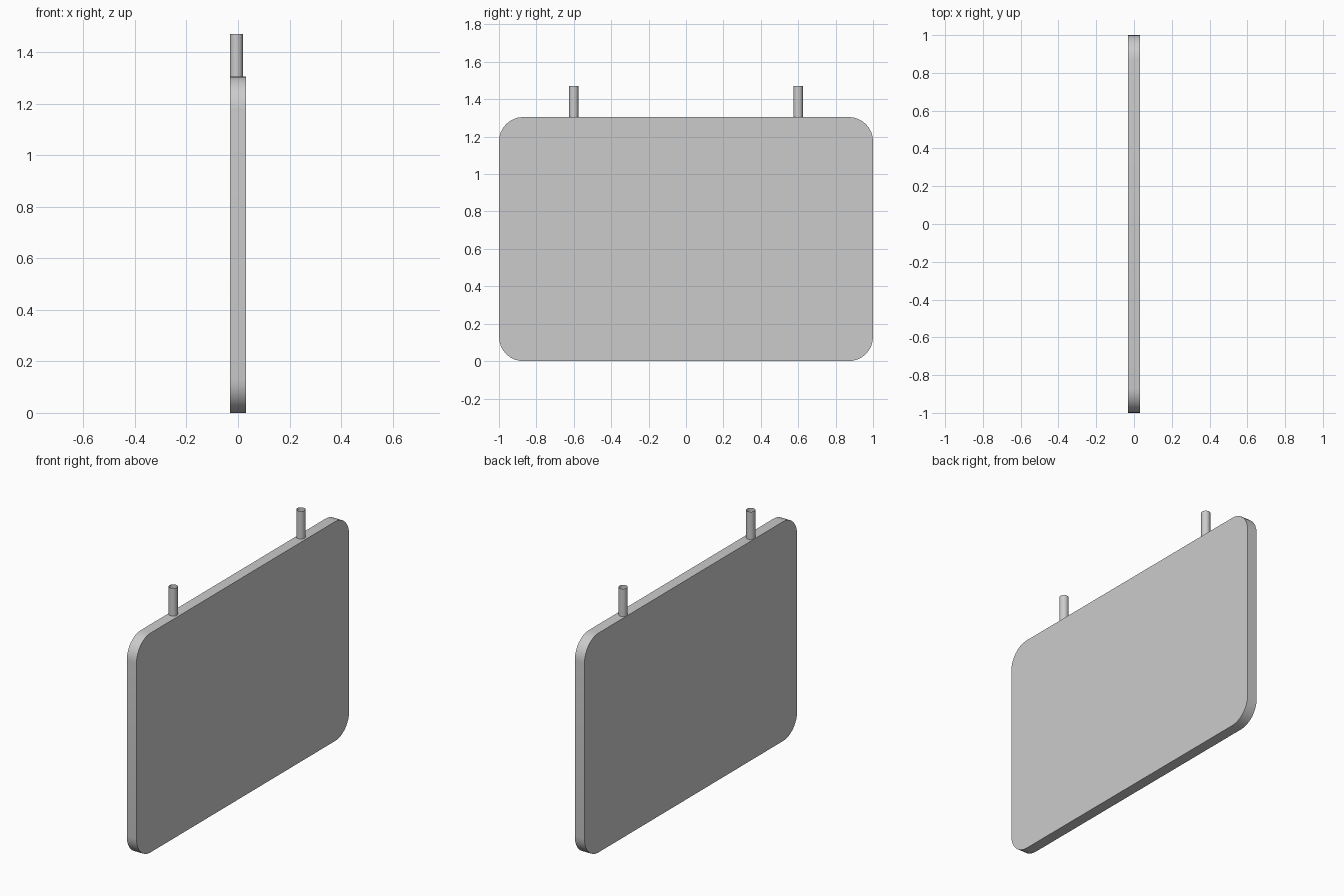
import bpy, bmesh, math

if "Cube" in bpy.data.objects:
    bpy.data.objects.remove(bpy.data.objects["Cube"])

HALF_T, HEIGHT, RADIUS, SEGS = 0.032, 1.305, 0.13, 8


def finish(bm, name):
    mesh = bpy.data.meshes.new(name)
    bm.to_mesh(mesh)
    bm.free()
    obj = bpy.data.objects.new(name, mesh)
    bpy.context.collection.objects.link(obj)
    bpy.ops.object.select_all(action='DESELECT')
    bpy.context.view_layer.objects.active = obj
    obj.select_set(True)
    bpy.ops.object.shade_smooth_by_angle(angle=math.radians(35))
    return obj


# Rounded board, extruded through its thickness
bm = bmesh.new()
corners = [(1 - RADIUS, HEIGHT - RADIUS), (RADIUS - 1, HEIGHT - RADIUS),
           (RADIUS - 1, RADIUS), (1 - RADIUS, RADIUS)]
verts = []
for i, (y, z) in enumerate(corners):
    for k in range(SEGS + 1):
        a = (i + k / SEGS) * math.pi / 2
        verts.append(bm.verts.new((-HALF_T, y + RADIUS * math.cos(a), z + RADIUS * math.sin(a))))
face = bm.faces.new(verts)
ext = bmesh.ops.extrude_face_region(bm, geom=[face], use_keep_orig=True)
moved = [g for g in ext["geom"] if isinstance(g, bmesh.types.BMVert)]
bmesh.ops.translate(bm, verts=moved, vec=(2 * HALF_T, 0, 0))
bmesh.ops.recalc_face_normals(bm, faces=bm.faces)
finish(bm, "sign_board")

# Open hanging tubes on the top edge
for side, name in ((-1, "hanging_tube_left"), (1, "hanging_tube_right")):
    bm = bmesh.new()
    bmesh.ops.create_cone(bm, cap_ends=False, segments=16, radius1=0.025,
                          radius2=0.025, depth=0.165)
    bmesh.ops.translate(bm, verts=bm.verts, vec=(-0.006, 0.6 * side, HEIGHT + 0.0825))
    finish(bm, name)
